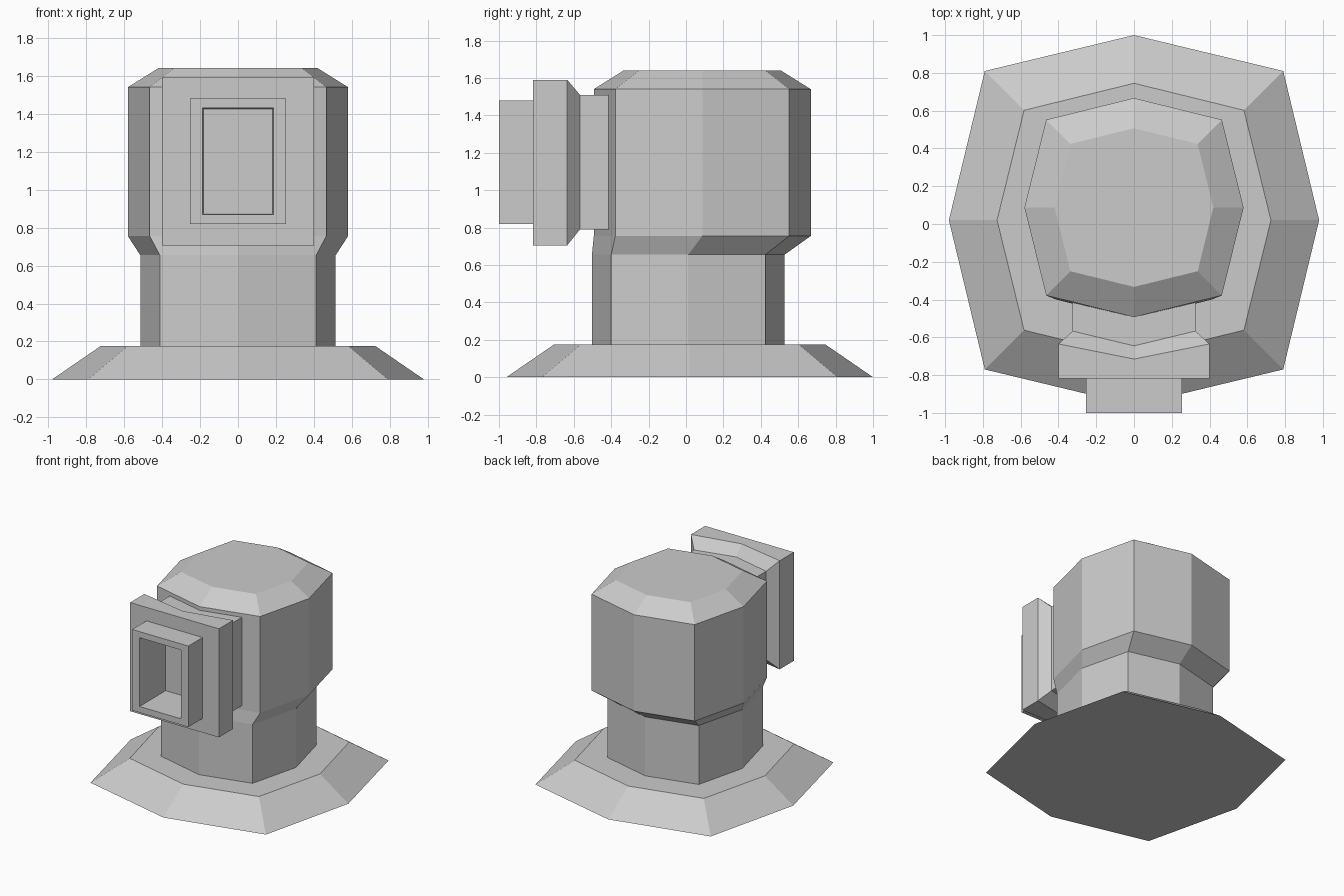
import bpy, bmesh

if "Cube" in bpy.data.objects:
    bpy.data.objects.remove(bpy.data.objects["Cube"])


def loft(name, rings, cap_start=True, cap_end=True):
    """Skin a list of equal-length point rings into a flat-shaded mesh."""
    bm = bmesh.new()
    loops = [[bm.verts.new(p) for p in ring] for ring in rings]
    n = len(loops[0])
    for a, b in zip(loops, loops[1:]):
        for i in range(n):
            j = (i + 1) % n
            bm.faces.new((a[i], a[j], b[j], b[i]))
    if cap_start:
        bm.faces.new(loops[0][::-1])
    if cap_end:
        bm.faces.new(loops[-1])
    bmesh.ops.recalc_face_normals(bm, faces=bm.faces[:])
    mesh = bpy.data.meshes.new(name)
    bm.to_mesh(mesh)
    bm.free()
    obj = bpy.data.objects.new(name, mesh)
    bpy.context.collection.objects.link(obj)
    return obj


def octagon(card, diag, cy, z):
    """Squarish octagon: cardinal reach, diagonal reach, centre y, height."""
    return [(x, cy + y, z) for x, y in (
        (card, 0), (diag, diag), (0, card), (-diag, diag),
        (-card, 0), (-diag, -diag), (0, -card), (diag, -diag))]


def frame(w, z0, z1, y_side, y_mid):
    """Upright rectangle with a centre column, so it can be bent into a V."""
    return [(-w, y_side, z0), (0, y_mid, z0), (w, y_side, z0),
            (w, y_side, z1), (0, y_mid, z1), (-w, y_side, z1)]


# Flared base, neck and chamfered head as one continuous body
loft("hydrant_body", [
    octagon(0.98, 0.79, 0.02, 0.0),
    octagon(0.725, 0.582, 0.02, 0.175),
    octagon(0.515, 0.412, 0.012, 0.175),
    octagon(0.515, 0.412, 0.012, 0.655),
    octagon(0.58, 0.465, 0.087, 0.755),
    octagon(0.58, 0.465, 0.087, 1.54),
    octagon(0.42, 0.337, 0.087, 1.64),
])

# Front outlet: collar fitted to the head, flange, and hollow spout
loft("front_outlet", [
    frame(0.325, 0.79, 1.51, -0.415, -0.493),
    frame(0.325, 0.79, 1.51, -0.567, -0.645),
    frame(0.40, 0.705, 1.59, -0.635, -0.715),
    frame(0.40, 0.705, 1.59, -0.817, -0.817),
    frame(0.253, 0.82, 1.48, -0.817, -0.817),
    frame(0.253, 0.82, 1.48, -1.0, -1.0),
    frame(0.187, 0.87, 1.43, -1.0, -1.0),
    frame(0.183, 0.874, 1.426, -0.67, -0.67),
], cap_start=False)
